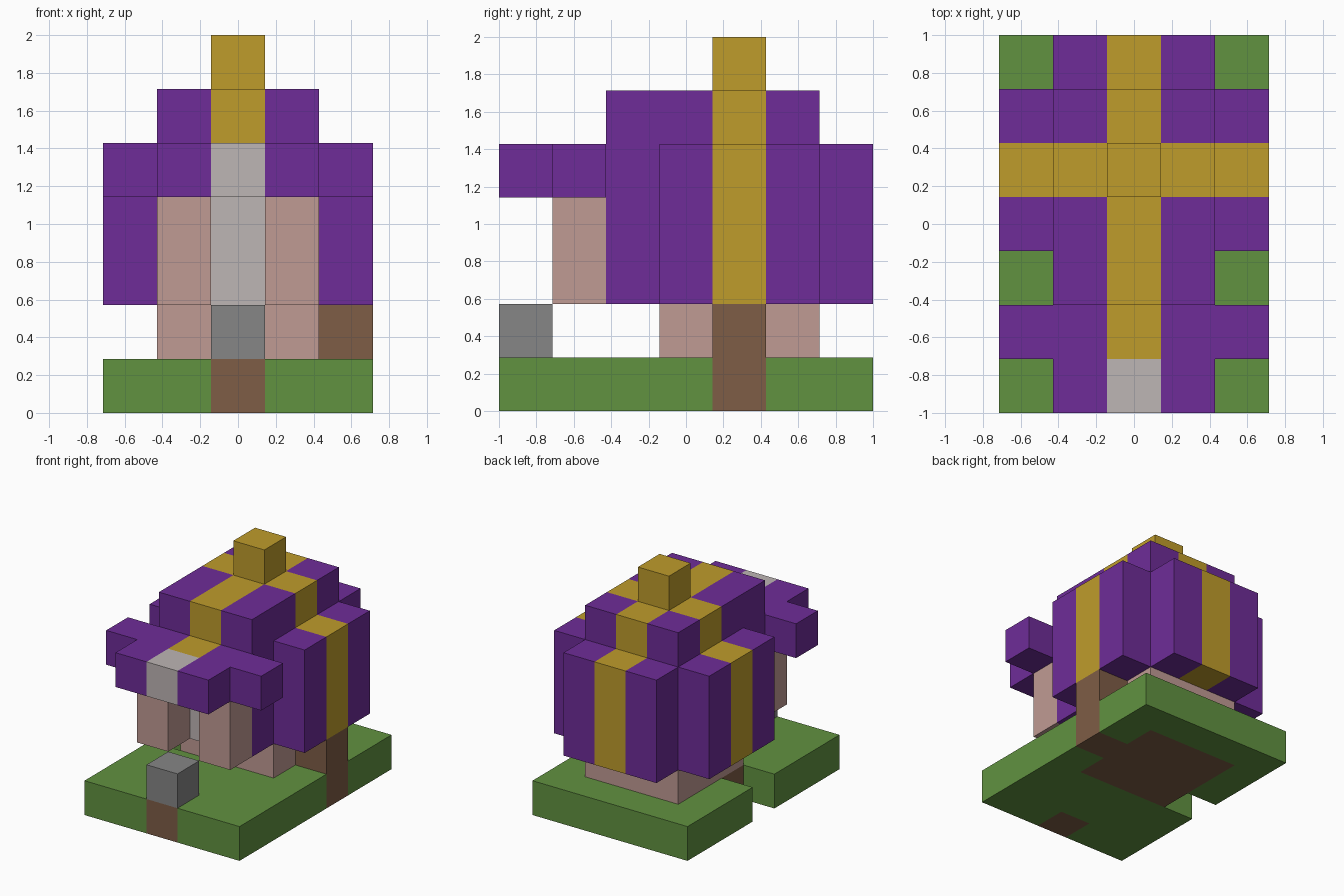
import bpy
import bmesh
from mathutils import Vector

cube = bpy.data.objects.get("Cube")
if cube:
    bpy.data.objects.remove(cube, do_unlink=True)

U = 2 / 7  # edge length of one block


def material(name, rgb):
    linear = [((c / 255 + 0.055) / 1.055) ** 2.4 for c in rgb]
    mat = bpy.data.materials.new(name)
    mat.use_nodes = True
    mat.diffuse_color = (*linear, 1)
    mat.node_tree.nodes["Principled BSDF"].inputs["Base Color"].default_value = (*linear, 1)
    return mat


green = material("grass green", (97, 146, 64))
brown = material("earth brown", (126, 93, 70))
grey = material("stone grey", (134, 134, 134))
pink = material("pale pink", (192, 155, 148))
purple = material("cloth purple", (110, 44, 152))
gold = material("trim gold", (191, 156, 43))
white = material("off white", (190, 182, 181))

blocks = {}  # block position -> part name
parts = {}   # part name -> material


def fill(part, mat, xs, ys, zs):
    """Fill inclusive block ranges; later parts replace earlier ones."""
    parts[part] = mat
    for x in range(xs[0], xs[1] + 1):
        for y in range(ys[0], ys[1] + 1):
            for z in range(zs[0], zs[1] + 1):
                blocks[x, y, z] = part


# Ground: lawn with a notch, earth patches, stone and side post
fill("lawn", green, (-2, 2), (0, 6), (0, 0))
del blocks[-2, 3, 0]
fill("earth", brown, (-1, 1), (3, 5), (0, 0))
fill("earth", brown, (0, 0), (0, 0), (0, 0))
fill("side_post", brown, (2, 2), (4, 4), (0, 1))
fill("stone_step", grey, (0, 0), (0, 0), (1, 1))

# Main body on its foundation
fill("foundation", pink, (-1, 1), (3, 5), (1, 1))
fill("body_cloth", purple, (-1, 1), (2, 6), (2, 4))
fill("body_cloth", purple, (-2, 2), (3, 5), (2, 4))
fill("roof_cloth", purple, (-1, 1), (2, 5), (5, 5))

# Gold bands crossing the body and roof, with the finial on top
fill("gold_bands", gold, (-2, 2), (4, 4), (2, 5))
for x in (-2, 2):
    del blocks[x, 4, 5]
fill("gold_bands", gold, (0, 0), (3, 6), (2, 4))
fill("gold_bands", gold, (0, 0), (2, 5), (5, 5))
fill("finial", gold, (0, 0), (4, 4), (6, 6))

# Front canopy, its two posts and the pale doorway
fill("canopy", purple, (-1, 1), (0, 1), (4, 4))
fill("canopy", purple, (-2, 2), (1, 1), (4, 4))
fill("canopy_band", gold, (0, 0), (1, 1), (4, 4))
fill("canopy_front", white, (0, 0), (0, 0), (4, 4))
fill("doorway", white, (0, 0), (2, 2), (2, 4))
for side, x in (("right", -1), ("left", 1)):
    fill("door_post_" + side, pink, (x, x), (1, 1), (2, 3))


def build(part, mat):
    """Make one object from the uncovered block faces of a part."""
    bm = bmesh.new()
    for cell, owner in blocks.items():
        if owner != part:
            continue
        centre = Vector((cell[0], cell[1] - 3, cell[2] + 0.5)) * U
        for axis in range(3):
            for sign in (-1, 1):
                near = list(cell)
                near[axis] += sign
                if tuple(near) in blocks:
                    continue
                n, a, b = Vector(), Vector(), Vector()
                n[axis] = sign * U / 2
                a[(axis + 1) % 3] = U / 2
                b[(axis + 2) % 3] = sign * U / 2
                corners = (-a - b, a - b, a + b, b - a)
                bm.faces.new([bm.verts.new(centre + n + c) for c in corners])
    bmesh.ops.remove_doubles(bm, verts=bm.verts, dist=0.001)
    mesh = bpy.data.meshes.new(part)
    bm.to_mesh(mesh)
    bm.free()
    mesh.materials.append(mat)
    bpy.context.collection.objects.link(bpy.data.objects.new(part, mesh))


for part, mat in parts.items():
    build(part, mat)
